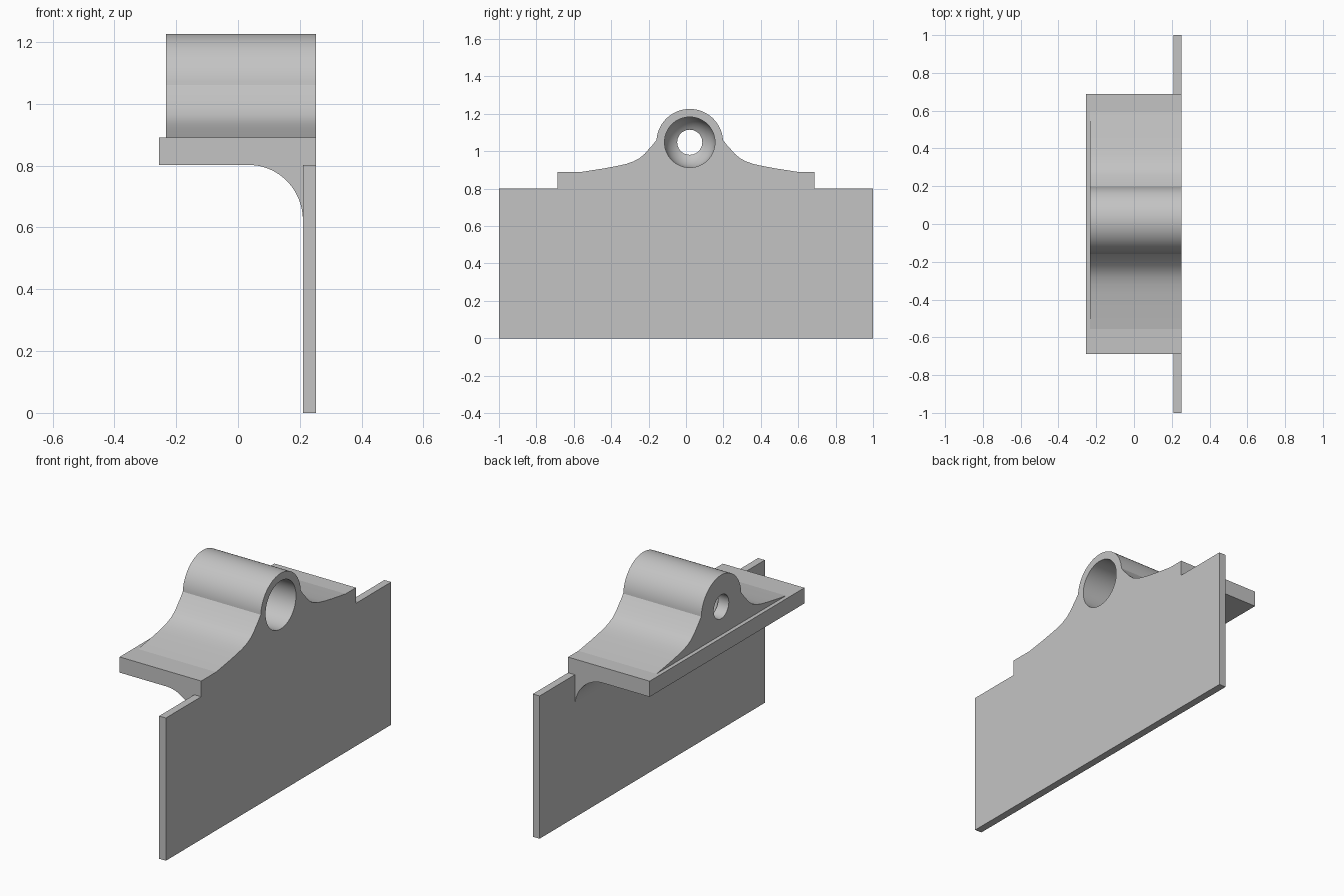
import bpy, bmesh, math
from mathutils import Vector

cube = bpy.data.objects.get("Cube")
if cube:
    bpy.data.objects.remove(cube, do_unlink=True)

grey = bpy.data.materials.new("plain grey")
grey.use_nodes = True
grey.diffuse_color = (0.55, 0.55, 0.55, 1)
grey.node_tree.nodes["Principled BSDF"].inputs["Base Color"].default_value = (0.55, 0.55, 0.55, 1)

BACK, FRONT = -0.255, 0.252      # slab extent in x
PLATE = 0.21                     # inner face of the upright plate
HALF = 0.687                     # half width of the slab
BORE_Y, BORE_Z = 0.02, 1.048     # bore axis


def finish(name, bm):
    bmesh.ops.recalc_face_normals(bm, faces=bm.faces)
    mesh = bpy.data.meshes.new(name)
    bm.to_mesh(mesh)
    bm.free()
    mesh.materials.append(grey)
    obj = bpy.data.objects.new(name, mesh)
    bpy.context.collection.objects.link(obj)
    return obj


def prism(name, points, sweep):
    """Extrude a closed outline along a vector."""
    bm = bmesh.new()
    face = bm.faces.new([bm.verts.new(p) for p in points])
    out = bmesh.ops.extrude_face_region(bm, geom=[face])
    moved = [g for g in out["geom"] if isinstance(g, bmesh.types.BMVert)]
    bmesh.ops.translate(bm, verts=moved, vec=Vector(sweep))
    return finish(name, bm)


def smooth(obj):
    bpy.ops.object.select_all(action="DESELECT")
    obj.select_set(True)
    bpy.context.view_layer.objects.active = obj
    bpy.ops.object.shade_smooth_by_angle(angle=math.radians(25))


def arc(cu, cv, ru, rv, start, end, steps):
    angles = [math.radians(start + (end - start) * i / steps) for i in range(steps + 1)]
    return [(cu + ru * math.cos(a), cv + rv * math.sin(a)) for a in angles]


# Bracket: slab, concave fillet and upright plate in one section
section = [(BACK, 0.89), (BACK, 0.802)]
section += arc(0.035, 0.622, PLATE - 0.035, 0.18, 90, 0, 24)
section += [(PLATE, 0), (FRONT, 0), (FRONT, 0.89)]
bracket = prism("bracket", [(x, -HALF, z) for x, z in section], (0, 2 * HALF, 0))
smooth(bracket)

# Plate ends on either side of the bracket
for name, y in (("plate_end_front", -1), ("plate_end_back", HALF)):
    outline = [(PLATE, 0), (FRONT, 0), (FRONT, 0.802), (PLATE, 0.802)]
    prism(name, [(x, y, z) for x, z in outline], (0, 1 - HALF, 0))

# Boss: round top with flared skirts
flare = [(0.2, 1.032), (0.215, 1.016), (0.24, 0.987), (0.27, 0.962), (0.3, 0.946),
         (0.34, 0.932), (0.385, 0.922), (0.46, 0.908), (0.575, 0.89)]
crown = arc(0, BORE_Z, 0.178, 0.178, 4, 176, 48)
outline = flare[::-1] + crown + [(-y, z) for y, z in flare]
boss = prism("boss", [(-0.233, BORE_Y + y, z) for y, z in outline], (FRONT + 0.233, 0, 0))

# Stepped bore with a domed shoulder, as a revolved cutter
R = 0.135
shoulder = [(-0.05 - R * math.sin(a), R * math.cos(a))
            for a in (math.acos(0.067 / R) * i / 10 for i in range(11))]
bore = [(0.4, 0), (0.4, R)] + shoulder + [(-0.4, 0.067), (-0.4, 0)]
bm = bmesh.new()
verts = [bm.verts.new((x, BORE_Y, BORE_Z + r)) for x, r in bore]
edges = [bm.edges.new(pair) for pair in zip(verts, verts[1:])]
bmesh.ops.spin(bm, geom=verts + edges, cent=(0, BORE_Y, BORE_Z), axis=(1, 0, 0),
               angle=2 * math.pi, steps=64)
bmesh.ops.remove_doubles(bm, verts=bm.verts, dist=1e-5)
cutter = finish("bore_cutter", bm)
cutter.hide_render = True

cut = boss.modifiers.new("bore", "BOOLEAN")
cut.operation = "DIFFERENCE"
cut.solver = "EXACT"
cut.object = cutter
bpy.context.view_layer.objects.active = boss
bpy.ops.object.modifier_apply(modifier=cut.name)
bpy.data.objects.remove(cutter, do_unlink=True)
smooth(boss)
